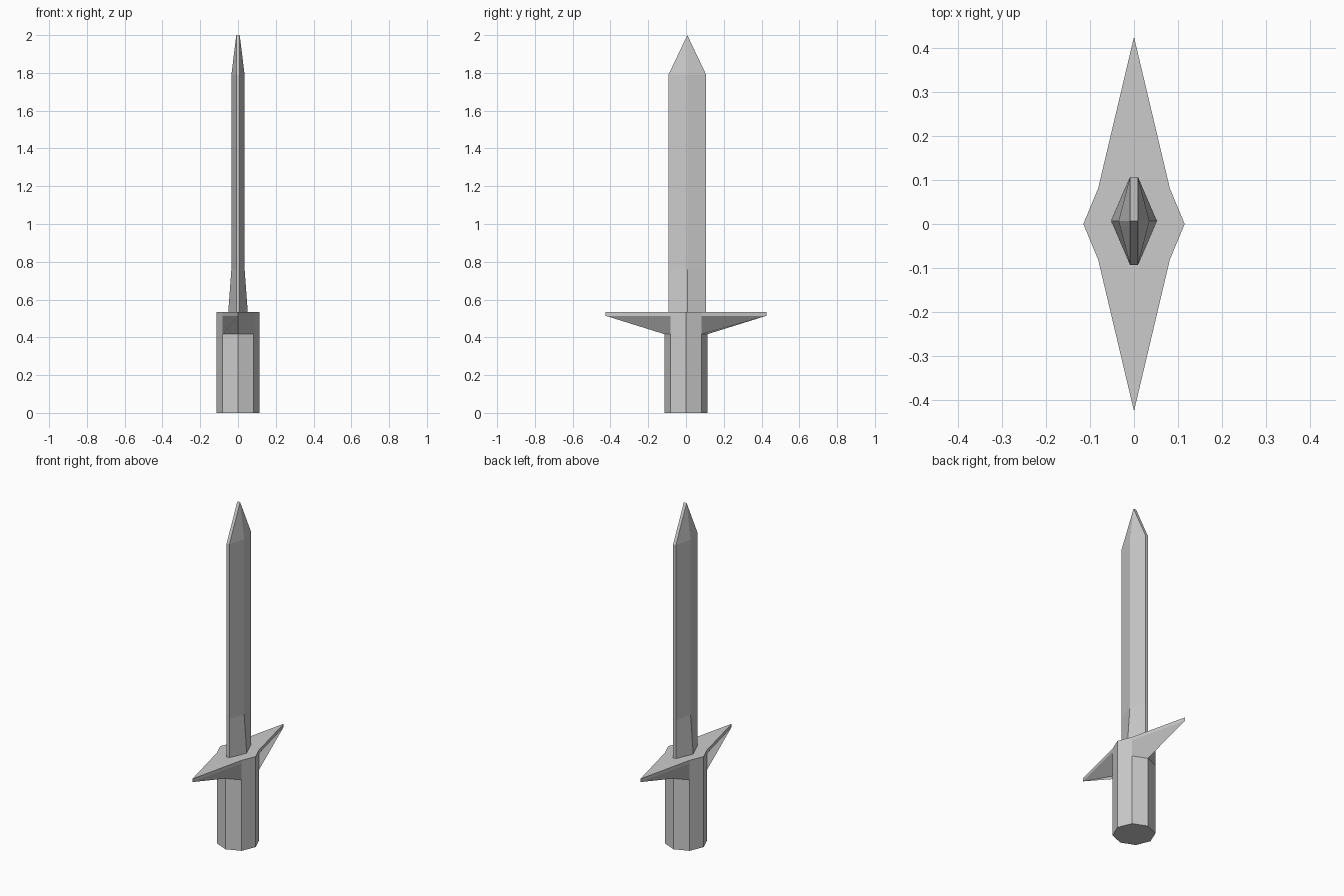
import bpy, bmesh
from math import cos, sin, pi

if "Cube" in bpy.data.objects:
    bpy.data.objects.remove(bpy.data.objects["Cube"])


def loft(name, rings, y=0.0):
    """Skin a stack of equal-length rings into a closed, flat-shaded solid."""
    bm = bmesh.new()
    loops = [[bm.verts.new(p) for p in ring] for ring in rings]
    n = len(rings[0])
    for a, b in zip(loops, loops[1:]):
        for i in range(n):
            j = (i + 1) % n
            bm.faces.new((a[i], a[j], b[j], b[i]))
    bm.faces.new(loops[0][::-1])
    bm.faces.new(loops[-1])
    # collapses the doubled points at the blade tip
    bmesh.ops.remove_doubles(bm, verts=bm.verts, dist=0.0005)
    bmesh.ops.dissolve_degenerate(bm, edges=bm.edges, dist=0.0005)
    bmesh.ops.recalc_face_normals(bm, faces=bm.faces)
    mesh = bpy.data.meshes.new(name)
    bm.to_mesh(mesh)
    bm.free()
    obj = bpy.data.objects.new(name, mesh)
    obj.location.y = y
    bpy.context.collection.objects.link(obj)
    return obj


def octagon(z, reach=0.115):
    """Octagon whose front and back corners can be pulled out to `reach`."""
    pts = []
    for i in range(8):
        a = i * pi / 4
        r = reach if i in (2, 6) else 0.115
        pts.append((r * cos(a), r * sin(a), z))
    return pts


def blade_section(z, ridge, half_width, edge=0.009):
    """Six-sided blade section: two blunt edges and a ridge on each flat."""
    return [(ridge, 0, z), (edge, half_width, z), (-edge, half_width, z),
            (-ridge, 0, z), (-edge, -half_width, z), (edge, -half_width, z)]


# Octagonal grip flaring into the pointed crossguard
loft("grip_and_guard", [octagon(0), octagon(0.417),
                        octagon(0.514, 0.425), octagon(0.533, 0.425)])

# Blade with thickened root and chisel tip
loft("blade", [blade_section(0.53, 0.052, 0.1),
               blade_section(0.76, 0.035, 0.1),
               blade_section(1.79, 0.035, 0.1),
               blade_section(2.0, 0.009, 0.0)], y=0.007)
